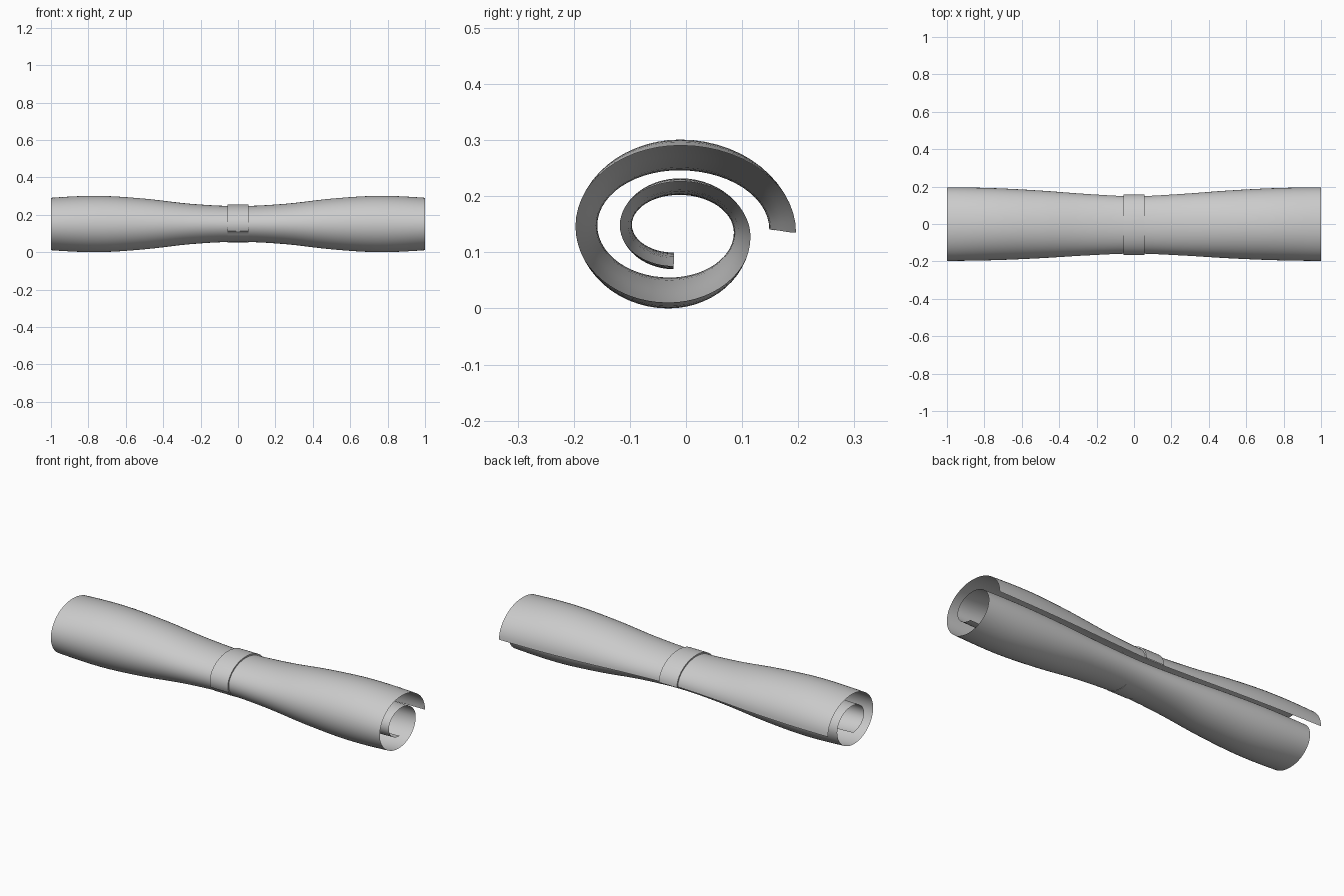
import bpy, bmesh, math

if "Cube" in bpy.data.objects:
    bpy.data.objects.remove(bpy.data.objects["Cube"])

# Spiral extremes (y, z): outer edge, top, left, bottom, right, inner top, inner left, inner edge
KEYS = [(0.196, 0.135), (-0.01, 0.301), (-0.197, 0.146), (-0.032, 0.0),
        (0.115, 0.126), (-0.01, 0.232), (-0.118, 0.148), (-0.022, 0.070)]
CY, CZ = -0.02, 0.151
# Waist profile: (x, width scale, height scale)
WAIST = [(0, 0.78, 0.635), (0.25, 0.835, 0.715), (0.5, 0.92, 0.90),
         (0.75, 0.98, 1.0), (1.0, 1.0, 0.93)]


def spiral(quarters, steps=14):
    """Quarter ellipses joining successive extremes."""
    pts = []
    for q in range(quarters):
        (y0, z0), (y1, z1) = KEYS[q], KEYS[q + 1]
        for i in range(steps):
            t = i / steps * math.pi / 2
            c, s = math.cos(t), math.sin(t)
            if q % 2 == 0:
                pts.append((y1 + (y0 - y1) * c, z0 + (z1 - z0) * s))
            else:
                pts.append((y0 + (y1 - y0) * s, z1 + (z0 - z1) * c))
    pts.append(KEYS[quarters])
    return pts


def waist(x, k):
    """Smooth interpolation of the scale along the roll."""
    v = [WAIST[1]] + WAIST + [(1.25, 0.98, 0.76)]
    u = min(abs(x) * 4, 3.9999)
    i = int(u)
    t = u - i
    a, b, c, d = (v[i + j][k] for j in range(4))
    return b + 0.5 * t * (c - a + t * (2 * a - 5 * b + 4 * c - d + t * (3 * (b - c) + d - a)))


def section(pts, x):
    return [(x, CY + (y - CY) * waist(x, 1), CZ + (z - CZ) * waist(x, 2)) for y, z in pts]


def loft(name, rows):
    bm = bmesh.new()
    grid = [[bm.verts.new(p) for p in row] for row in rows]
    for a, b in zip(grid, grid[1:]):
        for i in range(len(a) - 1):
            bm.faces.new((a[i], b[i], b[i + 1], a[i + 1]))
    bm.normal_update()
    mesh = bpy.data.meshes.new(name)
    bm.to_mesh(mesh)
    bm.free()
    ob = bpy.data.objects.new(name, mesh)
    bpy.context.collection.objects.link(ob)
    bpy.ops.object.select_all(action='DESELECT')
    bpy.context.view_layer.objects.active = ob
    ob.select_set(True)
    bpy.ops.object.shade_smooth_by_angle(angle=math.radians(35))
    return ob


# Rolled sheet
roll = spiral(7)
loft("rolled_sheet", [section(roll, i / 20) for i in range(-20, 21)])


# Tie band hugging the outer turn, thinning out underneath
def lifted(x, off):
    out = []
    for px, y, z in section(spiral(4)[:47], x):
        dy, dz = (y - CY) / 0.165 ** 2, (z - CZ) / 0.095 ** 2
        n = math.hypot(dy, dz)
        o = off * (1 if dz > -4 else 0.25)
        out.append((px, y + o * dy / n, z + o * dz / n))
    return out


loft("tie_band", [lifted(-0.055, 0), lifted(-0.055, 0.008), lifted(0, 0.009),
                  lifted(0.055, 0.008), lifted(0.055, 0)])
